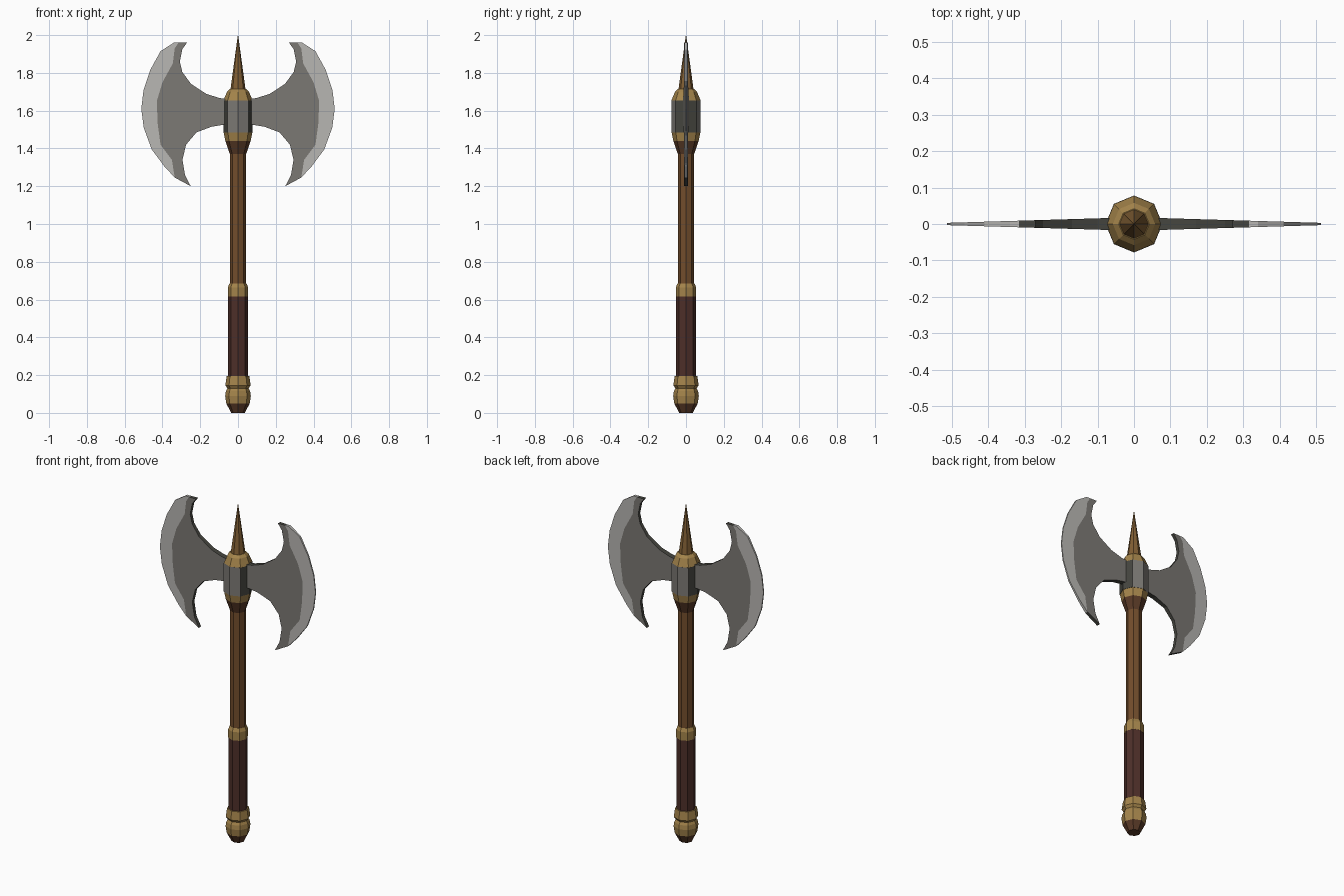
import bpy, bmesh, math

if "Cube" in bpy.data.objects:
    bpy.data.objects.remove(bpy.data.objects["Cube"])


def mat(name, r, g, b):
    m = bpy.data.materials.new(name)
    m.diffuse_color = (r, g, b, 1)
    m.use_nodes = True
    m.node_tree.nodes["Principled BSDF"].inputs["Base Color"].default_value = m.diffuse_color
    return m


wood = mat("wood", 0.17, 0.075, 0.025)
dark_wood = mat("dark wood", 0.10, 0.042, 0.02)
leather = mat("grip leather", 0.075, 0.028, 0.022)
gold = mat("gold", 0.37, 0.23, 0.07)
bronze = mat("bronze", 0.22, 0.115, 0.035)
steel = mat("steel", 0.20, 0.19, 0.175)
dark_steel = mat("dark steel", 0.06, 0.06, 0.05)
edge_steel = mat("sharpened steel", 0.48, 0.47, 0.45)


def finish(name, bm, mats):
    bmesh.ops.remove_doubles(bm, verts=bm.verts, dist=1e-5)
    bmesh.ops.recalc_face_normals(bm, faces=bm.faces)
    me = bpy.data.meshes.new(name)
    bm.to_mesh(me)
    bm.free()
    for m in mats:
        me.materials.append(m)
    ob = bpy.data.objects.new(name, me)
    bpy.context.collection.objects.link(ob)
    return ob


def lathe(name, profile, mats, rule=None, n=8):
    """Octagonal turned part from (radius, height) pairs, capped at both ends."""
    bm = bmesh.new()
    rings = []
    for r, z in profile:
        rings.append([bm.verts.new((r * math.cos(2 * math.pi * k / n),
                                    r * math.sin(2 * math.pi * k / n), z)) for k in range(n)])
    for a, b in zip(rings, rings[1:]):
        for k in range(n):
            j = (k + 1) % n
            bm.faces.new((a[k], a[j], b[j], b[k]))
    bm.faces.new(rings[0])
    bm.faces.new(rings[-1])
    bm.normal_update()
    if rule:
        for f in bm.faces:
            f.material_index = rule(f)
    return finish(name, bm, mats)


# Handle, bottom to top
lathe("pommel", [(0.036, 0), (0.062, 0.05), (0.068, 0.09), (0.064, 0.115), (0.056, 0.13),
                 (0.067, 0.145), (0.060, 0.195)], [gold, dark_wood],
      lambda f: int(f.calc_center_median().z < 0.04))
lathe("grip", [(0.053, 0.19), (0.053, 0.625)], [leather])
lathe("grip_ring", [(0.054, 0.615), (0.054, 0.665), (0.045, 0.685)], [gold])
lathe("shaft", [(0.043, 0.67), (0.043, 1.38)], [wood])
lathe("shaft_flare", [(0.043, 1.37), (0.067, 1.44)], [dark_wood])

# Head socket and spike
lathe("lower_socket_band", [(0.067, 1.44), (0.077, 1.49)], [gold])
lathe("socket", [(0.078, 1.485), (0.078, 1.655)], [steel, dark_steel],
      lambda f: int(abs(f.normal.y) < 0.7))
lathe("upper_socket_band", [(0.077, 1.655), (0.058, 1.70), (0.042, 1.715)], [gold])
lathe("spike", [(0.043, 1.69), (0.0008, 2.0)], [bronze])

# Blade outlines as (x, z) for the right side
upper_hollow = [(0.05, 1.66), (0.10, 1.667), (0.17, 1.69), (0.25, 1.743), (0.295, 1.805),
                (0.308, 1.86), (0.295, 1.925), (0.27, 1.96)]
bevel_line = [(0.315, 1.96), (0.335, 1.93), (0.345, 1.85), (0.40, 1.75), (0.43, 1.65),
              (0.425, 1.53), (0.41, 1.42), (0.35, 1.34), (0.335, 1.246)]
cutting_edge = [(0.34, 1.96), (0.41, 1.915), (0.465, 1.815), (0.50, 1.71), (0.512, 1.61),
                (0.499, 1.51), (0.457, 1.395), (0.39, 1.305)]
lower_hollow = [(0.25, 1.20), (0.28, 1.257), (0.294, 1.34), (0.275, 1.42), (0.22, 1.485),
                (0.14, 1.515), (0.05, 1.53)]
body = upper_hollow + bevel_line + lower_hollow
edge = [bevel_line[0]] + cutting_edge + bevel_line[:0:-1]


def blade():
    """Tapered plate: front and back panels joined by a rim, mirrored to the left."""
    bm = bmesh.new()

    def ring(pts, side):
        return [bm.verts.new((x, side * (0.0185 - 0.03 * x), z)) for x, z in pts]

    for pts, panel, rim in ((body, 0, 1), (edge, 2, 2)):
        front, back = ring(pts, -1), ring(pts, 1)
        for v in (front, back):
            bm.faces.new(v).material_index = panel
        for i in range(len(pts)):
            j = (i + 1) % len(pts)
            if pts[i] in bevel_line and pts[j] in bevel_line:
                continue
            bm.faces.new((front[i], front[j], back[j], back[i])).material_index = rim
    ob = finish("double_blade", bm, [steel, dark_steel, edge_steel])
    ob.modifiers.new("mirror", 'MIRROR').use_axis[0] = True


blade()
